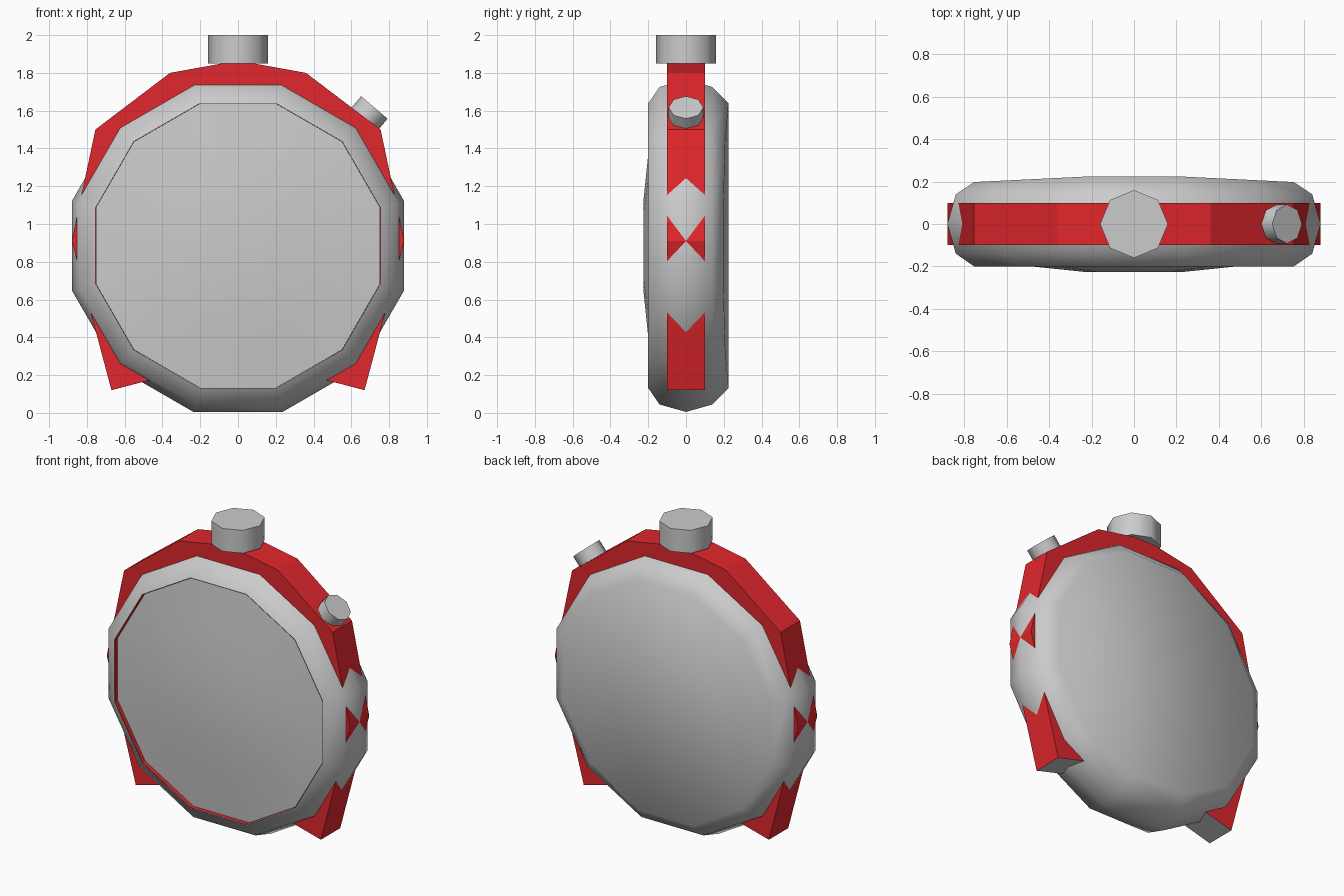
import bpy, bmesh, math
from mathutils import Vector

if "Cube" in bpy.data.objects:
    bpy.data.objects.remove(bpy.data.objects["Cube"])

CZ, SIDES = 0.885, 12          # case centre height and side count
RED = bpy.data.materials.new("red")
RED.diffuse_color = (0.75, 0.02, 0.025, 1)
RED.use_nodes = True
RED.node_tree.nodes["Principled BSDF"].inputs["Base Color"].default_value = RED.diffuse_color


def finish(bm, name, mats=(), smooth=None, recalc=True):
    if recalc:
        bmesh.ops.recalc_face_normals(bm, faces=bm.faces)
    me = bpy.data.meshes.new(name)
    bm.to_mesh(me)
    bm.free()
    for m in mats:
        me.materials.append(m)
    if smooth:
        me.polygons.foreach_set("use_smooth", [True] * len(me.polygons))
        me.set_sharp_from_angle(angle=math.radians(smooth))
    ob = bpy.data.objects.new(name, me)
    bpy.context.collection.objects.link(ob)
    return ob


def rings(bm, profile):
    """Twelve-sided rings around the y axis, joined by quads."""
    out = []
    for r, y in profile:
        ring = []
        for i in range(SIDES):
            a = math.radians(15 + 30 * i)
            ring.append(bm.verts.new((r * math.cos(a), y, CZ + r * math.sin(a))))
        out.append(ring)
    for p, q in zip(out, out[1:]):
        for i in range(SIDES):
            j = (i + 1) % SIDES
            bm.faces.new((p[i], p[j], q[j], q[i]))
    return out


# Case: rounded twelve-sided drum, back bowed across x
bm = bmesh.new()
rs = rings(bm, [(0.78, -0.2), (0.87, -0.14), (0.911, 0), (0.87, 0.14), (0.78, 0.2)])
for v in rs[-1]:
    v.co.y = 0.225 - 0.027 * max(0, abs(v.co.x) - 0.2) / 0.55
back = sorted(rs[-1], key=lambda v: (round(v.co.x, 3), v.co.z))
cols = [back[i:i + 2] for i in range(0, SIDES, 2)]
for a, b in zip(cols, cols[1:]):
    bm.faces.new((a[0], b[0], b[1], a[1]))
finish(bm, "case", smooth=60)

# Dial: shallow dome slightly recessed in the front rim
bm = bmesh.new()
rs = rings(bm, [(0.779, -0.172), (0.5, -0.2), (0.24, -0.226)])
bm.faces.new(rs[-1])
bmesh.ops.recalc_face_normals(bm, faces=bm.faces)
if sum((f.normal.y for f in bm.faces)) > 0:
    bmesh.ops.reverse_faces(bm, faces=bm.faces)
finish(bm, "dial", smooth=40, recalc=False)

# Thin red lip between rim and dial, facing inward
bm = bmesh.new()
rings(bm, [(0.778, -0.2), (0.778, -0.172)])
bm.normal_update()
f = next(iter(bm.faces))
if f.normal.dot(f.calc_center_median() - Vector((0, 0, CZ))) > 0:
    bmesh.ops.reverse_faces(bm, faces=bm.faces)
finish(bm, "dial_lip", [RED], recalc=False)

# Red frame: faceted arch with two feet, foot ends grey
half = [(0.67, 0.12), (0.88, 0.91), (0.755, 1.5), (0.36, 1.8)]
inner = [(0.45, 0.178), (0.66, 0.91), (0.57, 1.33), (0.27, 1.56)]


def full(pts, top):
    return pts + [(0, top)] + [(-x, z) for x, z in reversed(pts)]


bm = bmesh.new()
strips = []
for pts, y in ((full(half, 1.865), -0.1), (full(half, 1.865), 0.1),
               (full(inner, 1.6), 0.1), (full(inner, 1.6), -0.1)):
    strips.append([bm.verts.new((x, y, z)) for x, z in pts])
for k in range(4):
    p, q = strips[k], strips[(k + 1) % 4]
    for i in range(len(p) - 1):
        bm.faces.new((p[i], p[i + 1], q[i + 1], q[i]))
for i in (0, -1):
    bm.faces.new([s[i] for s in strips]).material_index = 1
finish(bm, "frame", [RED, None])


# Eight-sided crown and side button
def knob(name, base, tip, radius):
    base, tip = Vector(base), Vector(tip)
    bm = bmesh.new()
    bmesh.ops.create_cone(bm, cap_ends=True, segments=8, radius1=radius,
                          radius2=radius, depth=(tip - base).length)
    ob = finish(bm, name, smooth=50)
    ob.location = (base + tip) / 2
    ob.rotation_euler = (0, math.atan2(tip.x - base.x, tip.z - base.z), 0)


knob("crown", (0, 0, 1.85), (0, 0, 2.0), 0.16)
knob("side_button", (0.62, 0, 1.497), (0.722, 0, 1.617), 0.092)
